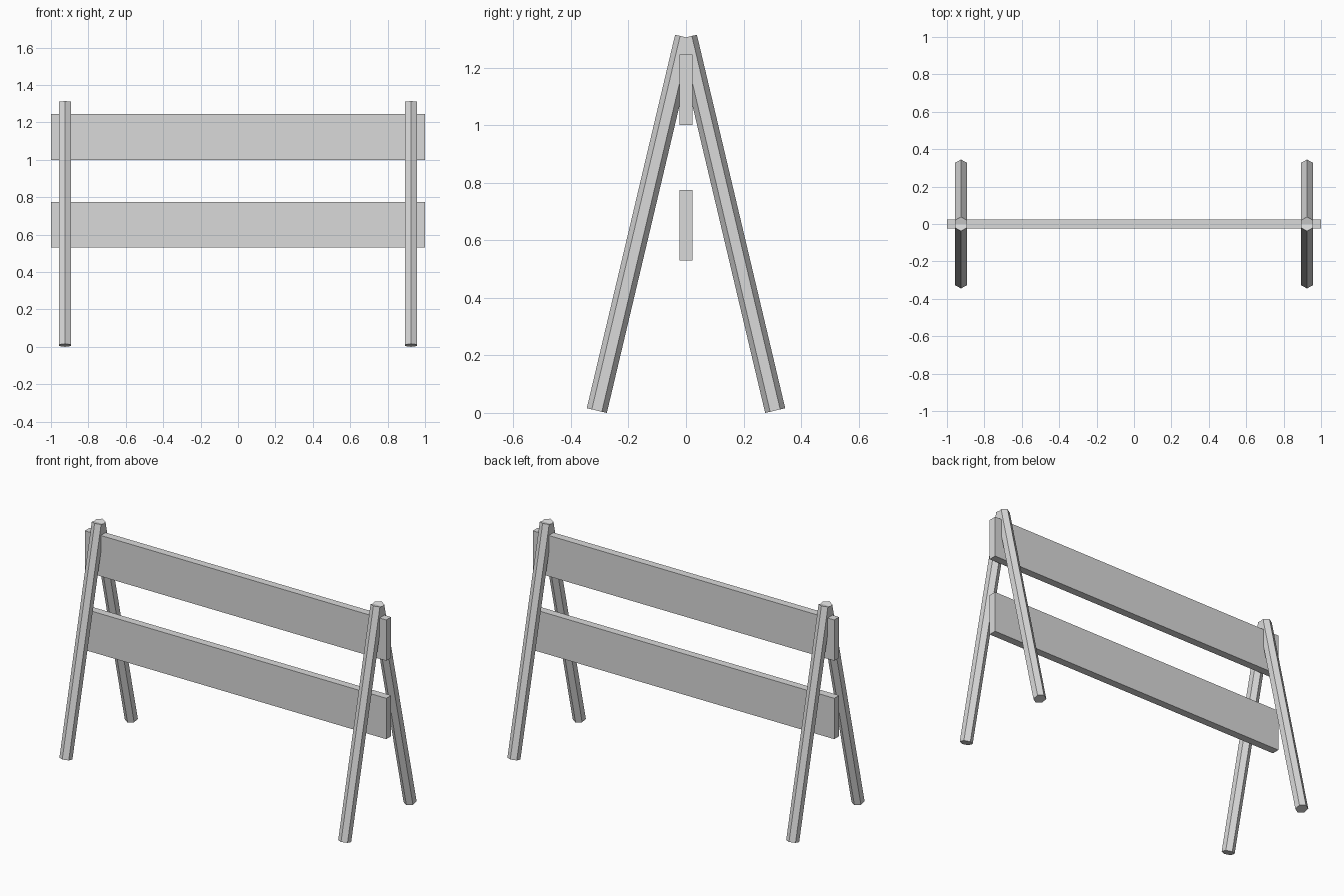
import bpy
from math import pi
from mathutils import Matrix, Vector

cube = bpy.data.objects.get("Cube")
if cube:
    bpy.data.objects.remove(cube, do_unlink=True)

grey = bpy.data.materials.new("light grey")
grey.use_nodes = True
colour = (0.7, 0.7, 0.7, 1)
grey.diffuse_color = colour
grey.node_tree.nodes["Principled BSDF"].inputs["Base Color"].default_value = colour


def board(name, bottom, top):
    """Long flat plank between two heights."""
    bpy.ops.mesh.primitive_cube_add(size=1, location=(0, 0, (bottom + top) / 2))
    ob = bpy.context.object
    ob.name = name
    ob.data.transform(Matrix.Diagonal((2, 0.046, top - bottom, 1)))
    ob.data.materials.append(grey)


def leg(name, foot, head):
    """Hexagonal post from foot to head, a flat side facing each end."""
    axis = head - foot
    bpy.ops.mesh.primitive_cylinder_add(vertices=6, radius=0.0358, depth=axis.length)
    ob = bpy.context.object
    ob.name = name
    # Lean about x only, so the corners stay in the leaning plane
    lean = Vector((axis.z, axis.y)).angle_signed(Vector((1, 0)))
    corner = ob.data.vertices[0].co
    turn = 0 if abs(corner.x) < 0.001 else pi / 6
    ob.data.transform(Matrix.Rotation(-lean, 4, "X") @ Matrix.Rotation(turn, 4, "Z"))
    ob.location = (foot + head) / 2
    ob.data.materials.append(grey)


# Two planks
board("upper_board", 1.0, 1.245)
board("lower_board", 0.53, 0.775)

# Two pairs of leaning legs that meet at the top
for side, x in (("left", 0.925), ("right", -0.925)):
    for end, s in (("front", -1), ("back", 1)):
        leg(f"{end}_{side}_leg", Vector((x, s * 0.31, 0.008)), Vector((x, s * 0.003, 1.306)))
